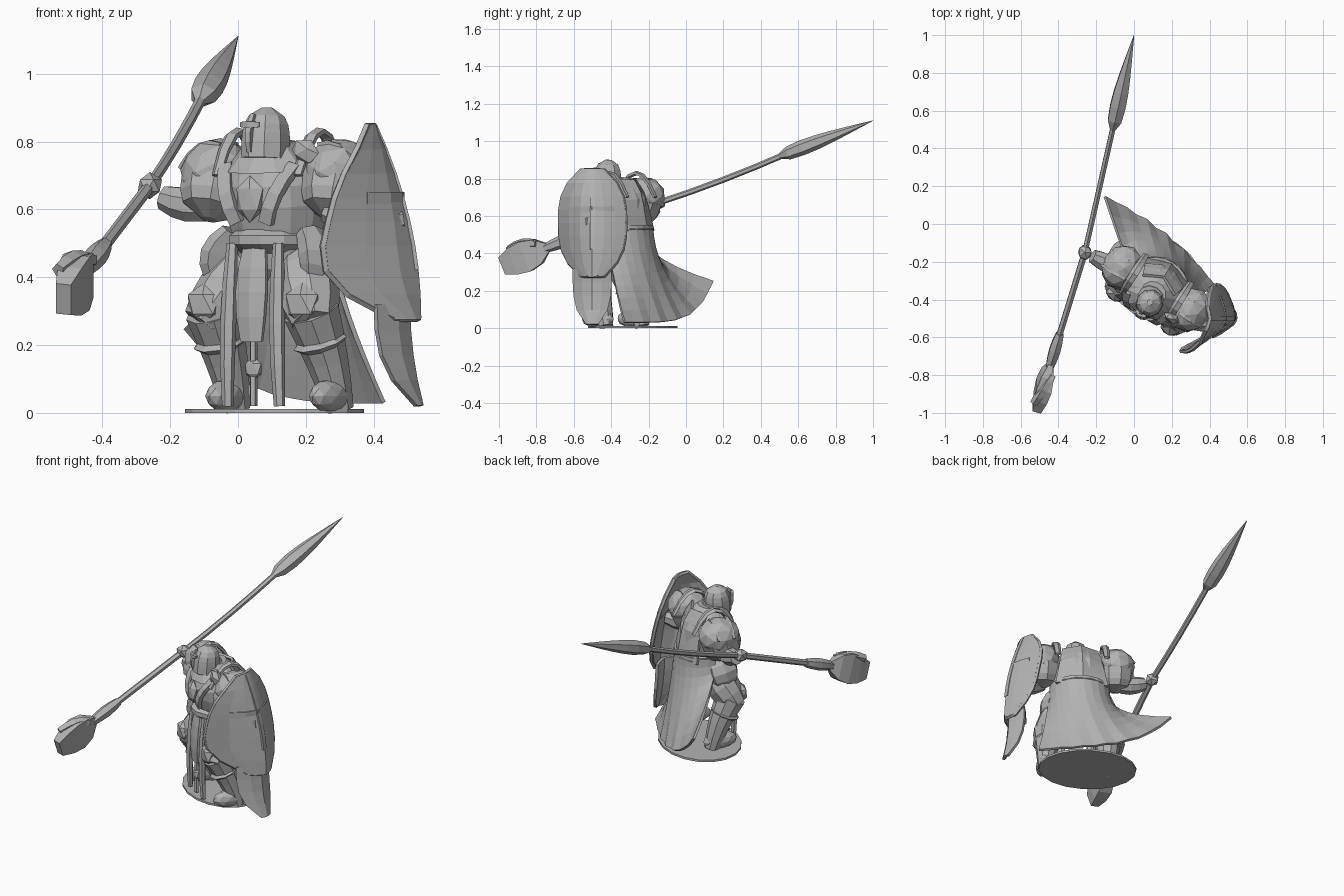
import bpy, bmesh, math
from math import sin, cos, pi
from mathutils import Vector, Matrix

default_cube = bpy.data.objects.get("Cube")
if default_cube:
    bpy.data.objects.remove(default_cube)

grey = bpy.data.materials.new("stone_grey")
grey.use_nodes = True
grey.diffuse_color = (.45, .45, .45, 1)
grey.node_tree.nodes["Principled BSDF"].inputs["Base Color"].default_value = grey.diffuse_color

# The warrior stands turned, so body parts are built in a rotated frame
BODY = Matrix.Translation((.12, -.34, 0)) @ Matrix.Rotation(math.radians(-32), 4, 'Z')
WORLD = Matrix.Identity(4)
SIDES = (("right", -1), ("left", 1))


# Radius rules along a part, from start to end
def even(t):
    return 1


def taper(t):
    return 1 - t / 2


def barrel(t):
    return .7 + .3 * sin(pi * t)


def chest(t):
    return .7 + .3 * sin(pi * t ** 1.5) - .3 * t ** 6


def dome(t):
    return math.sqrt(1.05 - t ** 4)


def leaf(t):
    return .03 + sin(pi * t ** .56)


def club(t):
    return .2 + .8 * sin(.85 * pi * t ** .8)


def finish(name, bm, frame):
    bmesh.ops.recalc_face_normals(bm, faces=bm.faces)
    mesh = bpy.data.meshes.new(name)
    bm.to_mesh(mesh)
    bm.free()
    mesh.materials.append(grey)
    part = bpy.data.objects.new(name, mesh)
    part.matrix_world = frame
    bpy.context.collection.objects.link(part)
    return part


def tube(name, points, radii, sides=8, frame=BODY, across=(1, 0, 0)):
    """Closed loft through points; each radius pair is (along across, square to it)."""
    bm, rings, across = bmesh.new(), [], Vector(across)
    last = len(points) - 1
    for i, (point, (wide, deep)) in enumerate(zip(points, radii)):
        tangent = (points[min(i + 1, last)] - points[max(i - 1, 0)]).normalized()
        u = (across - tangent * tangent.dot(across)).normalized()
        v = tangent.cross(u)
        turns = [2 * pi * (k + .5) / sides for k in range(sides)]
        rings.append([bm.verts.new(point + u * wide * cos(a) + v * deep * sin(a)) for a in turns])
    for low, high in zip(rings, rings[1:]):
        for k in range(sides):
            bm.faces.new((low[k], low[k - 1], high[k - 1], high[k]))
    bm.faces.new(rings[0])
    bm.faces.new(rings[-1])
    return finish(name, bm, frame)


def spindle(name, start, end, wide, deep=None, shape=barrel, bend=(0, 0, 0), steps=4, **options):
    """Tube from start to end, bowed by bend, with its radius set by a rule."""
    ts = [i / steps for i in range(steps + 1)]
    points = [Vector(start).lerp(Vector(end), t) + Vector(bend) * 4 * t * (1 - t) for t in ts]
    radii = [(wide * shape(t), (deep or wide) * shape(t)) for t in ts]
    return tube(name, points, radii, **options)


def blob(name, centre, size, tilt=0, frame=BODY, detail=1):
    bm = bmesh.new()
    bmesh.ops.create_icosphere(bm, subdivisions=detail, radius=1)
    bm.transform(Matrix.Translation(centre) @ Matrix.Rotation(math.radians(tilt), 4, 'Y')
                 @ Matrix.Diagonal((*size, 1)))
    return finish(name, bm, frame)


def sheet(name, rows, thickness, frame=WORLD):
    bm = bmesh.new()
    grid = [[bm.verts.new(point) for point in row] for row in rows]
    for upper, lower in zip(grid, grid[1:]):
        for k in range(len(upper) - 1):
            bm.faces.new((upper[k], upper[k + 1], lower[k + 1], lower[k]))
    solid = finish(name, bm, frame).modifiers.new("thickness", 'SOLIDIFY')
    solid.thickness = thickness
    solid.offset = 0


def curved_row(z, spine_x, half_width, wrap, columns=6):
    """Row across the shield: wraps strongly forward, slightly backward."""
    row = []
    for k in range(columns + 1):
        v = half_width * (2 * k / columns - 1)
        curl = wrap if v < 0 else .8
        row.append(Vector((spine_x - curl * abs(v) ** 1.5, v - .5, z)))
    return row


# Base
spindle("base", (-.04, .04, 0), (-.04, .04, .012), .28, .22, shape=even, steps=1, sides=18)

# Torso, belt and collar
spindle("torso", (0, 0, .43), (0, -.03, .8), .17, .15, shape=chest, sides=12, steps=6)
spindle("belt", (0, -.02, .47), (0, -.02, .55), .14, .15, sides=12, steps=3)
spindle("collar", (0, -.05, .72), (0, -.06, .8), .14, .12, shape=taper, sides=10, steps=2)
blob("chest_medallion", (0, -.16, .63), (.05, .03, .07))
for side, s in SIDES:
    spindle(side + "_chest_strap", (s * .12, -.1, .73), (s * .05, -.15, .56), .03, .015,
            shape=even, bend=(0, -.03, 0), sides=4)

# Helmet and mask
spindle("helmet", (.01, -.09, .75), (.01, -.08, .9), .07, .075, shape=dome, sides=9, steps=6)
spindle("mask_ridge", (0, -.16, .77), (0, -.14, .88), .013, bend=(0, -.015, 0), sides=4)
spindle("brow", (-.03, -.155, .85), (.03, -.155, .85), .014, bend=(0, -.01, 0), sides=4, across=(0, 0, 1))

# Shoulders and layered upper arms
for side, s in SIDES:
    blob(side + "_pauldron", (s * .215, 0, .71), (.105, .12, .1), s * 25, detail=2)
    spindle(side + "_shoulder_rim", (s * .14, -.12, .7), (s * .14, .12, .7), .025, .012,
            bend=(0, 0, .13), sides=5, steps=6)
    spindle(side + "_arm_plates", (s * .21, 0, .7), (s * .21, -.05, .57), .1, .11, shape=dome, sides=9)
    for y in (-.05, .04):
        spindle(side + "_pauldron_ridge", (s * .17, y, .79), (s * .31, y, .72), .014,
                bend=(0, 0, .03), sides=4, across=(0, 1, 0))
blob("left_shoulder_spike", (.15, -.09, .77), (.05, .03, .04), 30)

# Forearms and fist
HAND, TIP, BUTT = Vector((-.26, -.15, .67)), Vector((0, 1, 1.11)), Vector((-.515, -.98, .335))
spindle("right_forearm", (-.06, -.25, .61), (-.22, -.17, .635), .053, shape=barrel, bend=(0, 0, -.01),
        frame=WORLD, across=(0, 0, 1))
blob("right_fist", HAND, (.04, .045, .04), frame=WORLD)
spindle("left_forearm", (.26, -.5, .6), (.48, -.5, .57), .055, bend=(0, -.02, -.02),
        frame=WORLD, across=(0, 0, 1))

# Armoured legs
for side, s in SIDES:
    hip, knee, foot = (Vector(p) for p in ((s * .08, 0, .46), (s * .17, -.09, .3), (s * .18 + .02, .02, .01)))
    spindle(side + "_thigh", hip, knee + (knee - hip) / 4, .095, sides=9)
    spindle(side + "_shin", knee, foot, .085, shape=taper, bend=(0, .01, 0), sides=9)
    spindle(side + "_greave_band", knee.lerp(foot, .25), knee.lerp(foot, .38), .083, sides=9, steps=2)
    blob(side + "_knee_plate", knee + Vector((0, -.05, .02)), (.06, .045, .065))
    blob(side + "_boot", foot + Vector((0, -.05, .04)), (.045, .1, .05), detail=2)
    spindle(side + "_hip_plate", (s * .13, -.03, .53), (s * .17, -.06, .39), .05, .09,
            bend=(s * .02, 0, 0), sides=7)

# Cloth hanging from the belt
spindle("centre_tabard", (0, -.13, .5), (0, -.15, .21), .06, .015, bend=(0, -.01, 0), sides=6)
for side, s in SIDES:
    spindle(side + "_cloth_strip", (s * .08, -.13, .5), (s * .09, -.14, .02), .025, .02,
            bend=(0, -.01, 0), sides=6)
blob("hanging_lantern", (0, -.14, .13), (.03, .02, .035))
spindle("lantern_cord", (0, -.14, .22), (0, -.14, .02), .012, shape=even, sides=5)

# Cape: back panel and a skirt sweeping out to a raised corner
panel = []
for i in range(5):
    t = i / 4
    panel.append([(u * (.1 + .05 * t), .07 + .08 * math.sqrt(t) - .05 * abs(u), .79 - .27 * t)
                  for u in (-1, -.5, 0, .5, 1)])
sheet("cape_back", panel, .015, BODY)
CORNER, FAR_CORNER, FOLDS = Vector((-.155, .145, 0)), Vector((.43, -.33, 0)), 12
skirt = []
for i in range(9):
    drop, row = i / 8, []
    for k in range(FOLDS + 1):
        t = k / FOLDS
        top = BODY @ Vector((-.165 * cos(pi * t), .155 * sin(pi * t), .55))
        hem = CORNER.lerp(FAR_CORNER, t) + Vector((.03, .04, 0)) * sin(pi * t) * (1 - k % 2 / 4)
        hem_height = .03 + .22 * (1 - t) ** 4
        point = top.lerp(hem, drop ** (1.4 + (1 - t) ** 2))
        point.z = top.z + (hem_height - top.z) * drop
        row.append(point)
    skirt.append(row)
sheet("cape_skirt", skirt, .014)
spindle("cape_belt", (0, .03, .5), (0, .03, .56), .16, .14, sides=12, steps=2)

# Shield: a wrapped plate with rim, spine and crossbar
ROWS = 8
shield = []
for i in range(ROWS + 1):
    t = i / ROWS
    width = .06 + .115 * (1 - abs(2 * t - 1) ** 3)
    shield.append(curved_row(.28 + .565 * t, .53 - .13 * t * t, width, 5 - 3.7 * t))
sheet("shield", shield, .022)
front_edge, back_edge = [row[0] for row in shield], [row[-1] for row in shield]
rim = front_edge + shield[-1][1:-1] + back_edge[::-1] + shield[0][-2::-1]
tube("shield_rim", rim, [(.012, .012)] * len(rim), sides=5, frame=WORLD, across=(1, -.4, .2))
spine = [row[3] for row in shield[2:]]
tube("shield_spine", spine, [(.016, .02)] * len(spine), sides=4, frame=WORLD)
bar = shield[5][1:-1]
tube("shield_crossbar", bar, [(.025, .018)] * len(bar), sides=4, frame=WORLD, across=(0, 0, 1))

# Cloth tail below the shield
tail = []
for i in range(5):
    t = i / 4
    tail.append(curved_row(.32 - .3 * t, .5 + .04 * t * t, .1 - .07 * t ** 4, 3, columns=4))
sheet("shield_cloth", tail, .016)

# Spear: shaft, leaf blade and heavy butt
spindle("lower_shaft", BUTT.lerp(HAND, .25), HAND, .018, shape=even, sides=6, frame=WORLD)
spindle("upper_shaft", HAND, HAND.lerp(TIP, .6), .016, shape=even, bend=(0, 0, -.01), sides=6, frame=WORLD)
spindle("spear_blade", HAND.lerp(TIP, .54), TIP, .046, .04, shape=leaf, steps=7, sides=6, frame=WORLD)
spindle("butt_binding", BUTT.lerp(HAND, .27), BUTT.lerp(HAND, .48), .034, sides=6, frame=WORLD)
spindle("axe_butt", BUTT.lerp(HAND, .3), BUTT, .058, .12, shape=club, steps=4, sides=4, frame=WORLD)
spindle("axe_fin", (-.43, -.8, .45), (-.53, -.95, .42), .03, bend=(0, 0, .015), sides=5, frame=WORLD)
